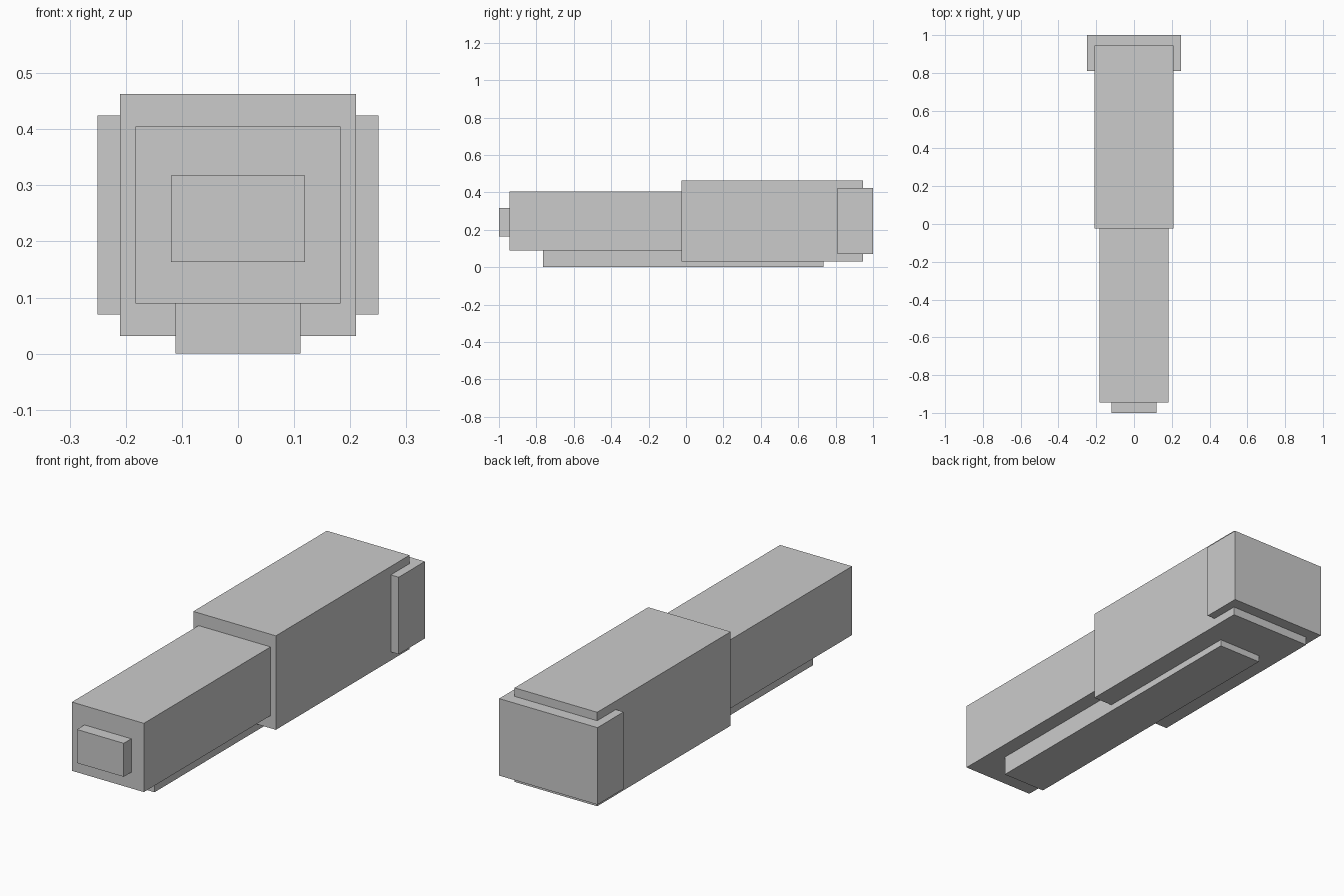
import bpy

if "Cube" in bpy.data.objects:
    bpy.data.objects.remove(bpy.data.objects["Cube"])


def box(name, half_width, y0, y1, z0, z1):
    """Axis-aligned box, symmetric about x = 0."""
    bpy.ops.mesh.primitive_cube_add(size=1, location=(0, (y0 + y1) / 2, (z0 + z1) / 2))
    obj = bpy.context.object
    obj.name = name
    obj.scale = (2 * half_width, y1 - y0, z1 - z0)
    bpy.ops.object.transform_apply(location=False, rotation=False, scale=True)
    return obj


# Large rear housing and the slimmer front housing that enters it
box("rear_body", 0.21, -0.025, 0.945, 0.031, 0.463)
box("front_body", 0.183, -0.945, -0.015, 0.089, 0.405)

# Small block on the front face
box("nose_block", 0.119, -1.0, -0.94, 0.163, 0.317)

# Wide cap wrapped around the back end
box("rear_cap", 0.25, 0.81, 1.0, 0.07, 0.424)

# Flat rail along the underside
box("bottom_rail", 0.111, -0.765, 0.735, 0.0, 0.095)
